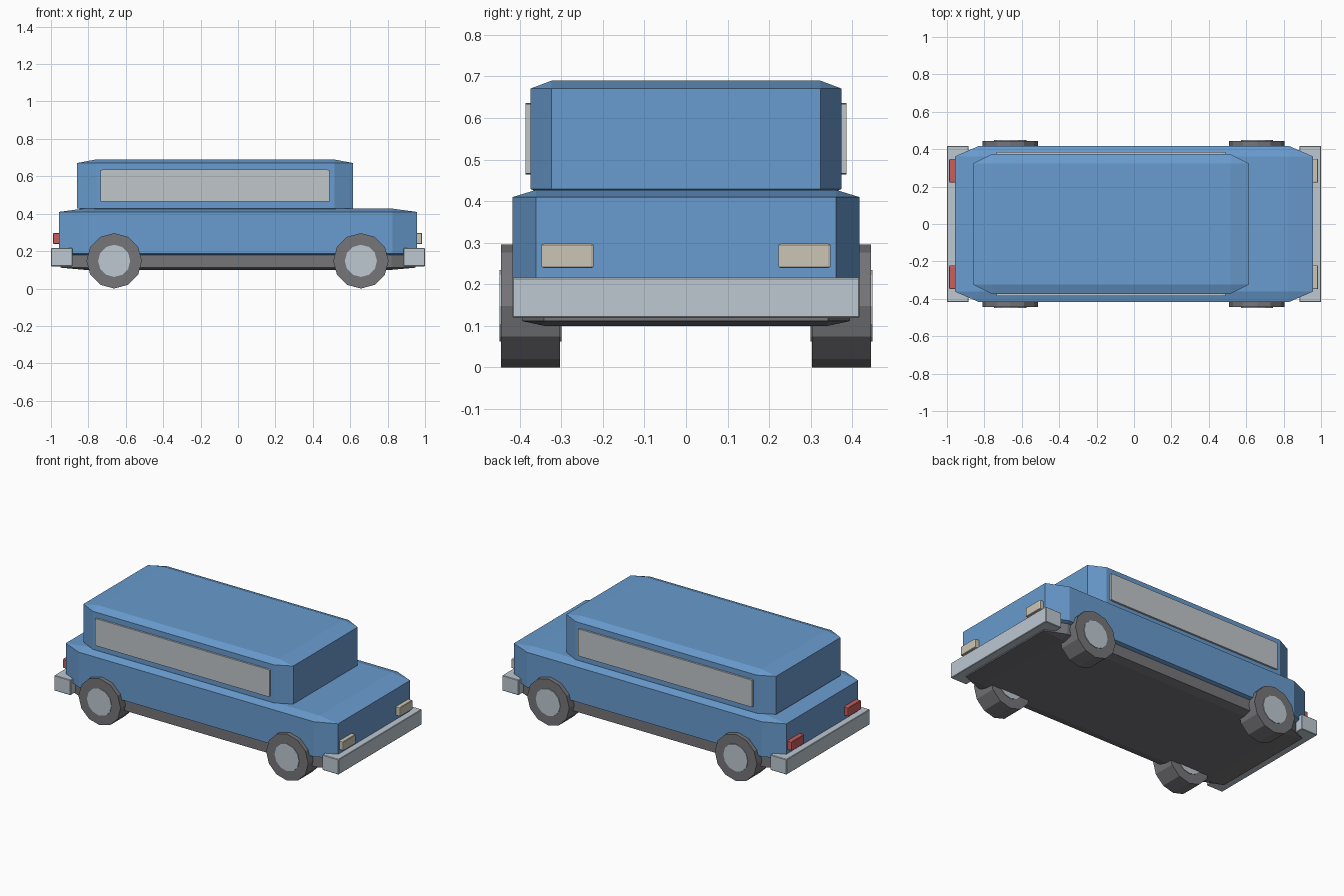
import bpy, bmesh, math
from mathutils import Matrix, Vector

if "Cube" in bpy.data.objects:
    bpy.data.objects.remove(bpy.data.objects["Cube"], do_unlink=True)


def material(name, r, g, b):
    m = bpy.data.materials.new(name)
    m.use_nodes = True
    m.diffuse_color = (r, g, b, 1)
    m.node_tree.nodes["Principled BSDF"].inputs["Base Color"].default_value = (r, g, b, 1)
    return m


blue = material("blue_paint", 0.14, 0.33, 0.62)
chrome = material("pale_chrome", 0.51, 0.58, 0.64)
glass = material("grey_glass", 0.53, 0.57, 0.59)
rubber = material("dark_rubber", 0.18, 0.18, 0.195)
cream = material("cream_lamp", 0.6, 0.56, 0.47)
red = material("red_lamp", 0.58, 0.11, 0.11)


def finish(bm, name, mat):
    bmesh.ops.recalc_face_normals(bm, faces=bm.faces[:])
    mesh = bpy.data.meshes.new(name)
    bm.to_mesh(mesh)
    bm.free()
    mesh.materials.append(mat)
    obj = bpy.data.objects.new(name, mesh)
    bpy.context.collection.objects.link(obj)
    return obj


def block(name, mat, low, high, bevel=0.068, stretched=True):
    """Chamfered box; a stretched chamfer grows with each side's length."""
    low, high = Vector(low), Vector(high)
    size = Matrix.Diagonal((*(high - low), 1))
    bm = bmesh.new()
    bmesh.ops.create_cube(bm, size=1)
    if not stretched:
        bm.transform(size)
    bmesh.ops.bevel(bm, geom=bm.edges[:], offset=bevel, segments=1,
                    affect='EDGES', profile=0.5)
    if stretched:
        bm.transform(size)
    bm.transform(Matrix.Translation((low + high) / 2))
    return finish(bm, name, mat)


def disc(name, mat, x, y, radius, width):
    """Twelve-sided cylinder lying along y, with a corner at the bottom."""
    bm = bmesh.new()
    bmesh.ops.create_cone(bm, cap_ends=True, segments=12, radius1=radius,
                          radius2=radius, depth=width)
    bm.transform(Matrix.Translation((x, y, 0.148)) @ Matrix.Rotation(math.pi / 2, 4, 'X'))
    return finish(bm, name, mat)


# Main shell
block("underbody", rubber, (-0.95, -0.395, 0.1), (0.95, 0.395, 0.27))
block("lower_body", blue, (-0.958, -0.418, 0.17), (0.957, 0.418, 0.427))
block("cabin", blue, (-0.86, -0.374, 0.41), (0.615, 0.374, 0.69))

# Bumpers
block("front_bumper", chrome, (0.885, -0.418, 0.119), (1, 0.418, 0.216), 0.003, False)
block("rear_bumper", chrome, (-1, -0.418, 0.119), (-0.885, 0.418, 0.216), 0.003, False)

for side, sign in (("left", 1), ("right", -1)):
    # Side window
    ys = sorted((sign * 0.36, sign * 0.386))
    block(side + "_window", glass, (-0.735, ys[0], 0.464), (0.49, ys[1], 0.636), 0.015)

    # Lamps
    ys = sorted((sign * 0.222, sign * 0.348))
    block(side + "_headlight", cream, (0.93, ys[0], 0.239), (0.985, ys[1], 0.298), 0.05)
    block(side + "_taillight", red, (-0.988, ys[0], 0.239), (-0.93, ys[1], 0.298), 0.05)

    # Wheels
    for end, x in (("front", 0.657), ("rear", -0.662)):
        disc(f"{end}_{side}_tyre", rubber, x, sign * 0.374, 0.148, 0.142)
        disc(f"{end}_{side}_hub", chrome, x, sign * 0.374, 0.086, 0.149)
